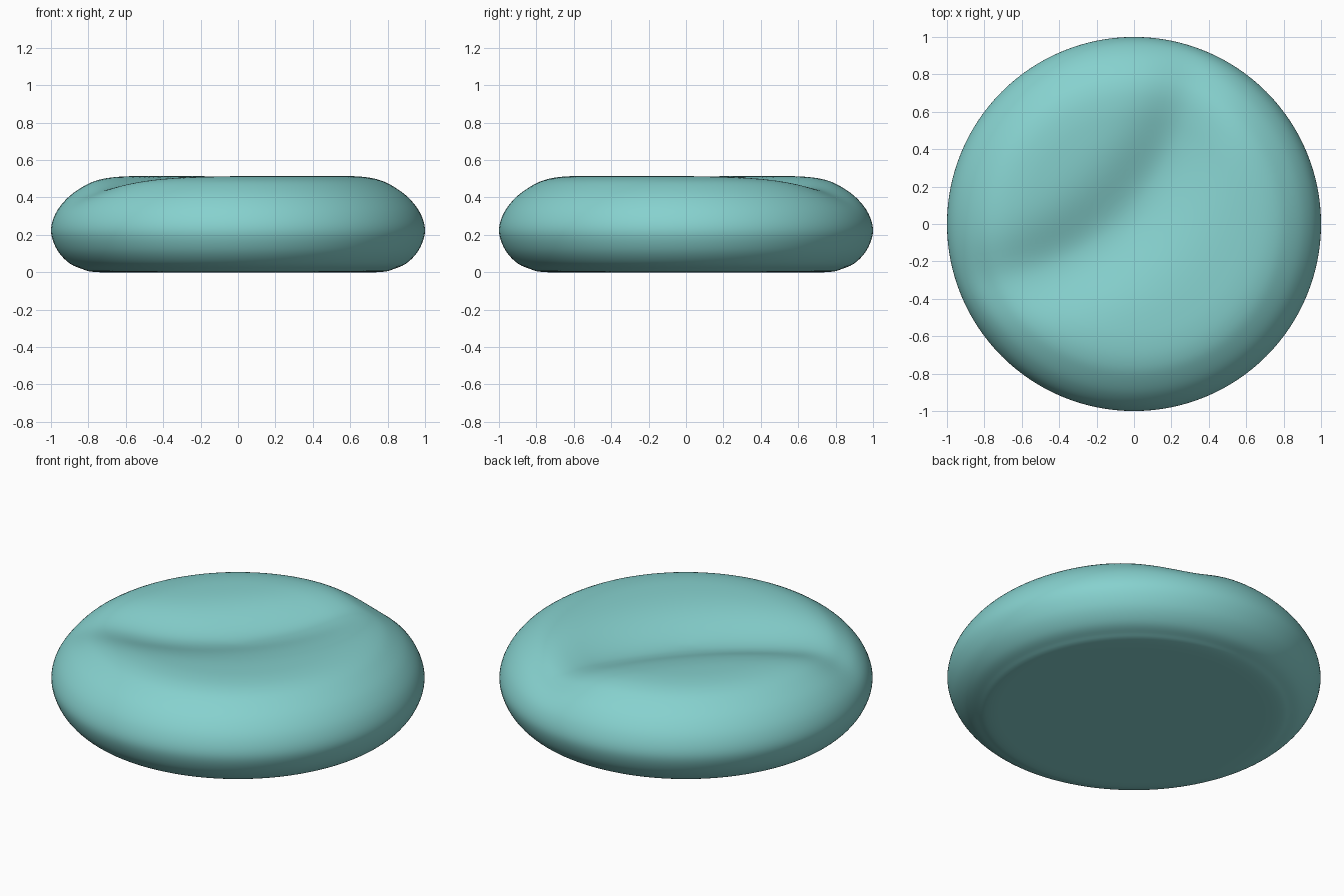
import bpy, bmesh, math

if "Cube" in bpy.data.objects:
    bpy.data.objects.remove(bpy.data.objects["Cube"])

SEG = 128

# half profile of the cushion: bottom edge, bulging side, soft top edge, flat top
control = [(0.0, 0.0), (0.40, 0.0), (0.74, 0.0), (0.84, 0.02), (0.91, 0.055), (0.97, 0.125),
           (1.0, 0.22), (0.975, 0.315), (0.91, 0.40), (0.82, 0.465), (0.74, 0.498),
           (0.64, 0.513), (0.50, 0.515), (0.25, 0.51), (0.0, 0.505)]


def smooth_profile(pts, steps=6):
    """Catmull-Rom interpolation of the profile."""
    out = []
    ext = [pts[0]] + pts + [pts[-1]]
    for i in range(1, len(ext) - 2):
        a, b, c, d = ext[i - 1:i + 3]
        for s in range(steps):
            t = s / steps
            out.append(tuple(0.5 * (2 * q + (r - p) * t + (2 * p - 5 * q + 4 * r - w) * t * t
                                    + (3 * q - p - 3 * r + w) * t ** 3)
                             for p, q, r, w in zip(a, b, c, d)))
    return out + [pts[-1]]


def dent(x, y):
    """Curved seat hollow across the top, in front of the back-left lobe."""
    along = (x + y) / math.sqrt(2)
    back = (y - x) / math.sqrt(2)
    off = back - (0.06 + 0.40 * along ** 2)
    width = 0.22 if off > 0 else 0.27
    return 0.09 * math.exp(-(off / width) ** 2) * math.exp(-(along / 0.80) ** 4)


bm = bmesh.new()
rings = []
for r, z in smooth_profile(control)[1:-1]:
    k = min(max((z - 0.26) / 0.2, 0), 1)
    k = k * k * (3 - 2 * k)
    ring = []
    for i in range(SEG):
        t = 2 * math.pi * i / SEG
        x, y = r * math.cos(t), r * math.sin(t)
        ring.append(bm.verts.new((x, y, max(z, 0) - k * dent(x, y))))
    rings.append(ring)
for lo, hi in zip(rings, rings[1:]):
    for i in range(SEG):
        j = (i + 1) % SEG
        bm.faces.new((lo[i], lo[j], hi[j], hi[i]))
# close the poles
bottom = bm.verts.new((0, 0, 0))
top = bm.verts.new((0, 0, control[-1][1] - dent(0, 0)))
for i in range(SEG):
    j = (i + 1) % SEG
    bm.faces.new((bottom, rings[0][j], rings[0][i]))
    bm.faces.new((top, rings[-1][i], rings[-1][j]))
bmesh.ops.recalc_face_normals(bm, faces=bm.faces)
for f in bm.faces:
    f.smooth = True

mesh = bpy.data.meshes.new("floor_cushion")
bm.to_mesh(mesh)
bm.free()
cushion = bpy.data.objects.new("floor_cushion", mesh)
bpy.context.collection.objects.link(cushion)

mat = bpy.data.materials.new("soft teal")
mat.diffuse_color = (0.24, 0.64, 0.62, 1)
mat.use_nodes = True
mat.node_tree.nodes["Principled BSDF"].inputs["Base Color"].default_value = mat.diffuse_color
mesh.materials.append(mat)
